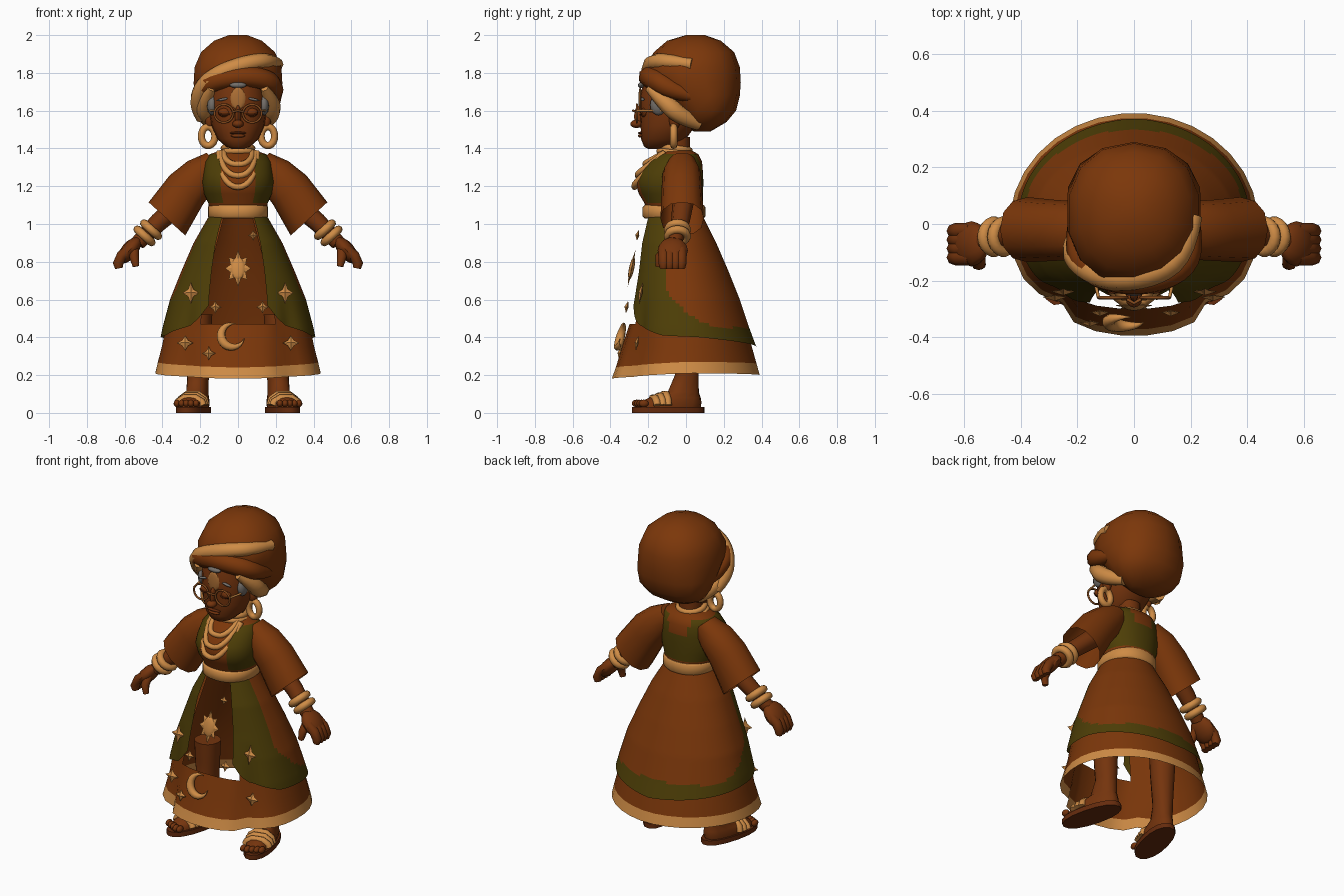
import bpy, bmesh, math
from math import sin, cos, pi, radians
from mathutils import Matrix, Vector

if "Cube" in bpy.data.objects:
    bpy.data.objects.remove(bpy.data.objects["Cube"])


def mat(name, r, g, b):
    m = bpy.data.materials.new(name)
    m.diffuse_color = (r, g, b, 1)
    m.use_nodes = True
    m.node_tree.nodes["Principled BSDF"].inputs["Base Color"].default_value = m.diffuse_color
    return m


CLOTH = mat("rust cloth", 0.20, 0.038, 0.003)
SKIN = mat("brown skin", 0.175, 0.034, 0.004)
GOLD = mat("gold", 0.62, 0.26, 0.06)
OLIVE = mat("olive cloth", 0.075, 0.048, 0.002)
GREY = mat("grey hair", 0.17, 0.155, 0.14)
DARK = mat("dark brown", 0.13, 0.024, 0.004)
RIM = mat("bronze", 0.24, 0.07, 0.012)
TAN = mat("tan", 0.42, 0.16, 0.035)


def finish(name, bm, mats, rule=None, M=None, angle=50):
    """Turn a bmesh into a smooth object, colouring faces by rule(centre)."""
    if M:
        bm.transform(M)
    bmesh.ops.recalc_face_normals(bm, faces=bm.faces)
    if rule:
        for f in bm.faces:
            f.material_index = rule(f.calc_center_median())
    me = bpy.data.meshes.new(name)
    bm.to_mesh(me)
    bm.free()
    ob = bpy.data.objects.new(name, me)
    bpy.context.collection.objects.link(ob)
    for m in mats:
        me.materials.append(m)
    bpy.ops.object.select_all(action='DESELECT')
    ob.select_set(True)
    bpy.context.view_layer.objects.active = ob
    bpy.ops.object.shade_smooth_by_angle(angle=radians(angle))
    return ob


def spow(v, e):
    return math.copysign(abs(v) ** e, v)


def loft(name, rows, mats, n=16, rule=None, M=None, e=0.9, caps=(True, True)):
    """Stack oval rings; each row is z, x min, x max, y min, y max."""
    bm = bmesh.new()
    rings = []
    for z, x0, x1, y0, y1 in rows:
        rings.append([bm.verts.new(((x0 + x1) / 2 + (x1 - x0) / 2 * spow(sin(2 * pi * i / n), e),
                                    (y0 + y1) / 2 - (y1 - y0) / 2 * spow(cos(2 * pi * i / n), e), z))
                      for i in range(n)])
    for a, b in zip(rings, rings[1:]):
        for i in range(n):
            bm.faces.new((a[i], a[(i + 1) % n], b[(i + 1) % n], b[i]))
    for k, ring in zip(caps, (rings[0], rings[-1])):
        if k:
            bm.faces.new(ring)
    return finish(name, bm, mats, rule, M)


def sym(rows):
    return [(z, -x, x, y0, y1) for z, x, y0, y1 in rows]


def tube(name, pts, r, m, cyclic=False, radii=None, smooth=False, M=None):
    """Round tube through points."""
    cu = bpy.data.curves.new(name, 'CURVE')
    cu.dimensions = '3D'
    cu.bevel_depth, cu.bevel_resolution, cu.use_fill_caps = r, 2, True
    cu.resolution_u = 4
    sp = cu.splines.new('NURBS' if smooth else 'POLY')
    sp.points.add(len(pts) - 1)
    for i, p in enumerate(pts):
        sp.points[i].co = (*p, 1)
        sp.points[i].radius = radii[i] if radii else 1
    sp.use_cyclic_u = cyclic
    if smooth:
        sp.order_u, sp.use_endpoint_u = 3, True
    tmp = bpy.data.objects.new("tmp", cu)
    me = bpy.data.meshes.new_from_object(tmp)
    bm = bmesh.new()
    bm.from_mesh(me)
    bpy.data.objects.remove(tmp)
    bpy.data.meshes.remove(me)
    return finish(name, bm, [m], lambda c: 0, M)


def ring(name, c, rx, rz, r, m, M=Matrix(), n=18):
    """Hoop lying in the xz plane before M turns it."""
    pts = [Vector(c) + M @ Vector((rx * cos(2 * pi * i / n), 0, rz * sin(2 * pi * i / n))) for i in range(n)]
    return tube(name, pts, r, m, True)


def ball(name, c, rad, m, R=Matrix()):
    bm = bmesh.new()
    bmesh.ops.create_uvsphere(bm, u_segments=12, v_segments=8, radius=1)
    return finish(name, bm, [m], None, Matrix.Translation(c) @ R @ Matrix.Diagonal((*rad, 1)))


def lerp(tab, v):
    for a, b in zip(tab, tab[1:]):
        if (v - a[0]) * (v - b[0]) <= 0:
            t = (v - a[0]) / (b[0] - a[0])
            return [p + (q - p) * t for p, q in zip(a[1:], b[1:])]
    return list(tab[-1][1:] if abs(v - tab[-1][0]) < abs(v - tab[0][0]) else tab[0][1:])


# Skirt outlines: z, half width, front y, back y
OVER = [(1.04, .155, -.215, .09), (.9, .235, -.25, .16), (.75, .30, -.267, .225),
        (.6, .36, -.29, .285), (.45, .40, -.315, .335), (.35, .42, -.33, .372)]
UNDER = [(1.04, .14, -.205, .08), (.75, .285, -.255, .21), (.47, .38, -.30, .315),
         (.35, .405, -.34, .35), (.2, .44, -.395, .392)]


def skirt_point(tab, th, z):
    rx, f, b = lerp(tab, z)
    fold = 1 - .11 * min(1, max(0, (.7 - z) * 2)) * math.exp(-((abs(th) - .72) / .15) ** 2)
    e = (1 if abs(th) > pi / 2 else .95 if tab is UNDER and z < .4 else .85)
    return Vector((rx * spow(sin(th), e) * fold, (f + b) / 2 - (b - f) / 2 * spow(cos(th), e) * fold, z))


def skirt_rule(c):
    brown = c.y > -.11 and c.z > .452 + 2.1 * max(0, .2 - c.y) ** 2
    return 0 if brown else 1


# Overskirt, open at the front with rounded corners
bm = bmesh.new()
hem = [(0, .57), (.05, .50), (.1, .465), (.3, .41), (.5, .40), (1, .35)]
R, C = 40, 96
grid = []
for j in range(R + 1):
    t, row = j / R, []
    for i in range(C + 1):
        s = 2 * i / C - 1
        u = 1 - abs(s)
        th = .5 - .13 * t
        th = (th + u * (pi - th)) * (-1 if s < 0 else 1)
        row.append(bm.verts.new(skirt_point(OVER, th, 1.04 + t * (lerp(hem, u)[0] - 1.04))))
    grid.append(row)
for a, b in zip(grid, grid[1:]):
    for i in range(C):
        bm.faces.new((a[i], a[i + 1], b[i + 1], b[i]))
bmesh.ops.remove_doubles(bm, verts=bm.verts, dist=.0005)
finish("overskirt", bm, [CLOTH, OLIVE], skirt_rule)

# Underskirt with gold hem, upper front left open
bm = bmesh.new()
C, grid = 32, []
for z in (1.04, .9, .75, .6, .47, .35, .26, .2):
    row = []
    for i in range(C):
        th = 2 * pi * (i + .5) / C - pi
        p = skirt_point(UNDER, th, z)
        if z < .3:
            p.z -= .02 * max(0, cos(th)) - .01 * abs(sin(th))
        row.append(bm.verts.new(p))
    grid.append(row)
for j, (a, b) in enumerate(zip(grid, grid[1:])):
    for i in range(C):
        th = 2 * pi * (i + 1) / C - pi
        if j > 3 or abs(th) > .5:
            f = bm.faces.new((a[i], a[(i + 1) % C], b[(i + 1) % C], b[i]))
            f.material_index = 1 if j == 6 else 0
finish("underskirt", bm, [CLOTH, GOLD])


# Bodice and belt
def bodice_rule(c):
    if not 1.11 < c.z < 1.375:
        return 0
    if c.y < -.06:
        return 1 if abs(c.x) > .09 else 0
    return 1 if c.z < 1.27 or abs(c.x) > .075 else 0


loft("bodice", sym([(1.03, .145, -.20, .085), (1.11, .157, -.22, .09), (1.16, .18, -.25, .09),
                    (1.22, .19, -.268, .092), (1.27, .185, -.25, .09), (1.33, .175, -.205, .085),
                    (1.37, .15, -.155, .065), (1.395, .07, -.12, .02)]), [CLOTH, OLIVE], 40, bodice_rule)
loft("belt", sym([(1.03, .15, -.22, .095), (1.04, .16, -.23, .102),
                  (1.09, .16, -.23, .102), (1.10, .15, -.22, .095)]), [GOLD], 28)

# Neck, collar and hanging necklaces
loft("neck", sym([(1.36, .07, -.125, .02), (1.46, .065, -.12, .02)]), [SKIN], 12)
for z, r in ((1.375, .088), (1.40, .076)):
    ring("collar", (0, -.055, z), r, r, .017, GOLD, Matrix.Rotation(radians(82), 3, 'X'))
for w, low, y in ((.075, 1.315, -.215), (.09, 1.255, -.255), (.10, 1.195, -.272)):
    pts = []
    for i in range(15):
        a = pi * i / 14
        k = sin(a) ** .8
        pts.append((w * cos(a), -.11 + (y + .11) * min(1, k * 1.1), 1.38 + (low - 1.38) * k))
    tube("necklace", pts, .016, GOLD)

# Head and face
loft("head", sym([(1.397, .03, -.20, -.12), (1.41, .065, -.222, -.06), (1.45, .11, -.238, 0),
                  (1.52, .14, -.24, .05), (1.6, .152, -.245, .1), (1.68, .15, -.245, .1),
                  (1.76, .14, -.22, .1)]), [SKIN], 20)
ball("nose", (0, -.262, 1.53), (.03, .033, .022), SKIN)
ball("nose_bridge", (0, -.245, 1.57), (.016, .03, .06), SKIN)
ball("forehead_mark", (0, -.243, 1.665), (.04, .009, .06), TAN)
ball("hairline", (0, -.235, 1.735), (.045, .02, .016), GREY)
ball("upper_lip", (0, -.238, 1.482), (.045, .016, .007), DARK)
ball("lower_lip", (0, -.238, 1.467), (.038, .016, .010), SKIN)
for s in (1, -1):
    ball("eyelid", (s * .07, -.222, 1.59), (.036, .02, .024), SKIN)
    tube("lash_line", [(s * (.07 + .034 * d), -.243 + .012 * d * d, 1.578 + .008 * d * d)
                       for d in (-1, -.5, 0, .5, 1)], .004, DARK)
    ball("eyebrow", (s * .08, -.23, 1.66), (.035, .01, .007), GREY, Matrix.Rotation(s * radians(12), 4, 'Y'))
    ball("side_hair", (s * .138, -.145, 1.63), (.026, .045, .055), GREY)
    ring("glasses_rim", (s * .075, -.26, 1.585), .05, .048, .006, RIM)
    tube("glasses_arm", [(s * .126, -.258, 1.60), (s * .165, -.08, 1.60)], .006, GOLD)
    ball("ear", (s * .15, -.06, 1.55), (.025, .03, .05), SKIN)
    ring("earring", (s * .158, -.065, 1.465), .036, .05, .019, GOLD)
tube("glasses_bridge", [(-.025, -.266, 1.595), (0, -.28, 1.6), (.025, -.266, 1.595)], .006, RIM)

# Head wrap: round crown, brown roll over the brow, gold wraps
loft("head_wrap", sym([(1.49, .09, .04, .13), (1.54, .18, -.02, .215), (1.6, .22, -.06, .265),
                       (1.68, .238, -.13, .285), (1.75, .24, -.21, .29), (1.83, .235, -.215, .285),
                       (1.91, .2, -.17, .255), (1.97, .13, -.10, .185), (2.0, .05, 0, .1)]), [CLOTH], 14)
tube("brow_roll", [(.2, .10, 1.66), (.2, -.06, 1.70), (.16, -.165, 1.765), (0, -.205, 1.785),
                   (-.16, -.165, 1.75), (-.2, -.06, 1.68), (-.2, .10, 1.64)], .058, CLOTH,
     radii=[.3, .9, 1, 1, 1, .9, .3], smooth=True)
for s in (1, -1):
    tube("side_wrap", [(s * .13, .07, 1.53), (s * .175, -.03, 1.57), (s * .18, -.11, 1.645),
                       (s * .14, -.2, 1.72)], .05, GOLD, radii=[.7, 1, 1, .4], smooth=True)
tube("gold_wrap", [(.21, .03, 1.845), (.18, -.11, 1.865), (.06, -.185, 1.855), (-.1, -.195, 1.80),
                   (-.19, -.145, 1.73), (-.225, -.08, 1.63), (-.19, -.03, 1.56)], .045, GOLD,
     radii=[.7, .9, 1, 1, 1, .9, .7], smooth=True)

# Arms, hands, legs and feet on both sides
for s in (1, -1):
    flip = Matrix.Diagonal((s, 1, 1, 1))
    tilt = Matrix.Rotation(math.atan2(.67, -.74), 4, 'Y')
    loft("sleeve", [(-.04, -.085, .05, -.08, .06), (.06, -.13, .07, -.115, .09),
                    (.18, -.15, .085, -.12, .095), (.36, -.137, .125, -.125, .105)],
         [CLOTH], 12, None, flip @ Matrix.Translation((.13, -.01, 1.29)) @ tilt, caps=(True, False))
    tube("forearm", [(.26, -.01, 1.15), (.42, -.03, 1.01), (.53, -.06, .90)], .05, SKIN,
         radii=[1.2, 1, .8], M=flip)
    for x, z in ((.46, .97), (.495, .937)):
        ring("bracelet", (s * x, -.045, z), .05, .05, .022, GOLD,
             Matrix.Diagonal((s, 1, 1)) @ tilt.to_3x3() @ Matrix.Rotation(pi / 2, 3, 'X'))
    ball("palm", (s * .575, -.07, .86), (.043, .08, .085), SKIN, Matrix.Rotation(-s * radians(40), 4, 'Y'))
    for k in range(4):
        y = -.118 + .031 * k
        tube("finger", [(.575, y, .865), (.615, y, .832), (.635, y, .79), (.63, y, .765)], .029, SKIN,
             radii=[1, 1, .95, .7], M=flip)
    tube("thumb", [(.55, -.10, .87), (.55, -.14, .825), (.54, -.143, .775)], .025, SKIN,
         radii=[1, 1, .7], M=flip)

    foot = flip @ Matrix.Translation((.212, 0, 0)) @ Matrix.Rotation(radians(14), 4, 'Z')
    loft("leg", sym([(.03, .07, -.27, .08), (.055, .072, -.26, .085), (.08, .066, -.2, .08),
                     (.11, .056, -.10, .07), (.2, .056, -.06, .068), (.4, .07, -.07, .07),
                     (.52, .075, -.075, .075)]), [SKIN], 14, None, foot)
    loft("sandal_sole", sym([(0, .08, -.295, .10), (.03, .08, -.295, .10)]), [DARK], 16, None, foot)
    for y, h in ((-.175, .078), (-.145, .088), (-.115, .098)):
        tube("sandal_strap", [(-.072, y, .04), (-.064, y, h * .75), (-.03, y, h), (.03, y, h),
                              (.064, y, h * .75), (.072, y, .04)], .02, GOLD, M=foot)
    for k in range(5):
        ball("toe", foot @ Vector((-.054 + .027 * k, -.262 + .006 * abs(k - 1), .05)), (.017, .026, .02), SKIN)


# Gold ornaments: faceted stars, sun and crescent
def star(name, c, n, rx, rz, inner, tilt=10):
    bm = bmesh.new()
    rim = []
    for i in range(2 * n):
        a, k = pi * i / n, 1
        if i % 2:
            k = inner
        elif n == 8 and i % 8:
            k = .85
        rim.append(bm.verts.new((rx * k * sin(a), 0, rz * k * cos(a))))
    tips = [bm.verts.new((0, y, 0)) for y in (-.014, .008)]
    for i in range(2 * n):
        for t in tips:
            bm.faces.new((rim[i], rim[(i + 1) % (2 * n)], t))
    finish(name, bm, [GOLD], None, Matrix.Translation(c) @ Matrix.Rotation(radians(-tilt), 4, 'X'), 20)


for s in (1, -1):
    p = skirt_point(OVER, s * .74, .64)
    star("panel_star", (s * .25, p.y - .02, .635), 4, .045, .06, .45)
    star("hem_star", (s * .28, -.258, .37), 4, .045, .042, .5)
for x, z, r in ((-.155, .315, .036), (.08, .94, .028), (.13, .56, .034), (-.12, .56, .034)):
    star("small_star", (x, -.255 - (.94 - z) * .15, z), 4, r, r, .5)
star("sun", (0, -.288, .765), 8, .08, .1, .55, 12)
ball("sun_face", (0, -.288, .765), (.04, .014, .06), GOLD, Matrix.Rotation(radians(-12), 4, 'X'))
arc = [radians(30 + 45 + 270 * i / 16) for i in range(17)]
tube("crescent_moon", [(-.028 + .062 * cos(a), -.345 + .26 * .062 * sin(a), .41 + .062 * sin(a)) for a in arc],
     .025, GOLD, radii=[max(.1, sin(pi * i / 16)) for i in range(17)])
